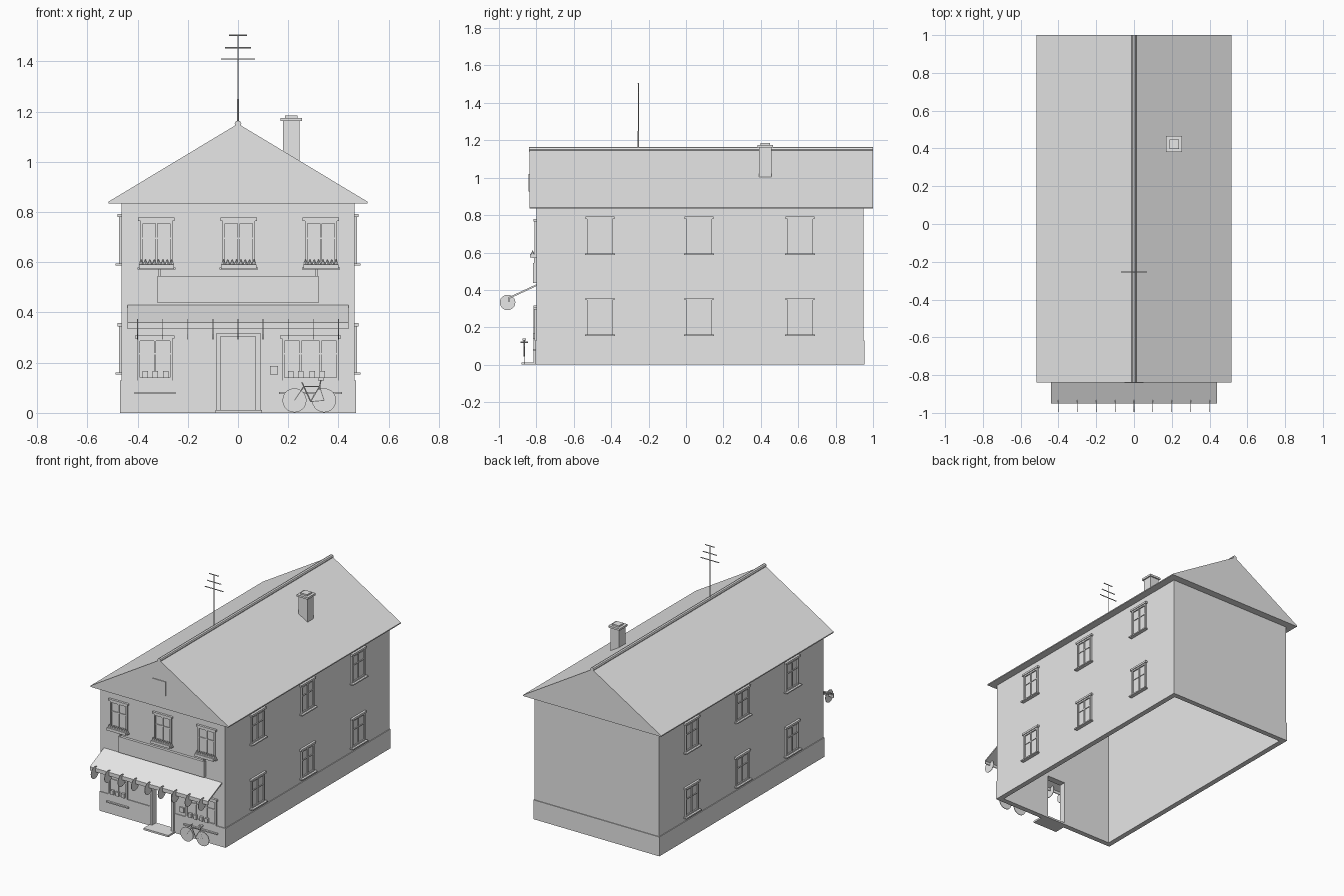
import bpy, bmesh, math
from mathutils import Vector

cube = bpy.data.objects.get("Cube")
if cube:
    bpy.data.objects.remove(cube, do_unlink=True)

GREY = 0.8
mat = bpy.data.materials.new("plain grey")
mat.use_nodes = True
mat.diffuse_color = (GREY, GREY, GREY, 1)
mat.node_tree.nodes["Principled BSDF"].inputs["Base Color"].default_value = (GREY, GREY, GREY, 1)


def finish(name, bm):
    bmesh.ops.recalc_face_normals(bm, faces=bm.faces)
    mesh = bpy.data.meshes.new(name)
    bm.to_mesh(mesh)
    bm.free()
    mesh.materials.append(mat)
    ob = bpy.data.objects.new(name, mesh)
    bpy.context.collection.objects.link(ob)
    return ob


def add_box(bm, lo, hi):
    vs = bmesh.ops.create_cube(bm, size=1)["verts"]
    lo, hi = Vector(lo), Vector(hi)
    for v in vs:
        v.co = (lo + hi) / 2 + Vector(a * b for a, b in zip(v.co, hi - lo))


def boxes(name, *pairs):
    bm = bmesh.new()
    for lo, hi in pairs:
        add_box(bm, lo, hi)
    return finish(name, bm)


def add_rod(bm, a, b, r, r2=None, sides=8):
    a, b = Vector(a), Vector(b)
    d = b - a
    vs = bmesh.ops.create_cone(bm, cap_ends=True, segments=sides, radius1=r,
                               radius2=r if r2 is None else r2, depth=d.length)["verts"]
    q = Vector((0, 0, 1)).rotation_difference(d)
    for v in vs:
        v.co = q @ v.co + (a + b) / 2


def extrude(name, pts, axis, start, end):
    # Sweep a closed profile along x or y
    bm = bmesh.new()
    place = (lambda p, s: (s, p[0], p[1])) if axis == "x" else (lambda p, s: (p[0], s, p[1]))
    face = bm.faces.new([bm.verts.new(place(p, start)) for p in pts])
    ext = bmesh.ops.extrude_face_region(bm, geom=[face])["geom"]
    move = Vector(place((0, 0), end - start))
    bmesh.ops.translate(bm, vec=move, verts=[g for g in ext if isinstance(g, bmesh.types.BMVert)])
    return finish(name, bm)


W, FRONT, BACK, EAVE, T = 0.465, -0.8, 0.95, 0.84, 0.03
DOOR, DOOR_TOP = 0.07, 0.305


def shell(name, out, z0, z1, door_top):
    # Open-bottomed ring of walls with a doorway in the front
    w, f, b = W + out, FRONT - out, BACK + out
    parts = [((-w, f, z0), (-W + T, b, z1)), ((W - T, f, z0), (w, b, z1)),
             ((-W + T, BACK - T, z0), (W - T, b, z1)),
             ((-W + T, f, z0), (-DOOR, FRONT + T, z1)), ((DOOR, f, z0), (W - T, FRONT + T, z1))]
    if door_top < z1:
        parts.append(((-DOOR, f, door_top), (DOOR, FRONT + T, z1)))
    boxes(name, *parts)


shell("plinth", 0.005, 0, 0.13, 0.2)
shell("walls", 0, 0.13, EAVE, DOOR_TOP)

# Roof
extrude("roof", [(-0.515, 0.835), (0.515, 0.835), (0.515, 0.842), (0, 1.152), (-0.515, 0.842)],
        "y", -0.838, 1.0)
bm = bmesh.new()
add_rod(bm, (0, -0.84, 1.152), (0, 1.0, 1.152), 0.013)
finish("ridge_cap", bm)
boxes("gable_vent", ((-0.05, -0.843, 0.925), (0.05, -0.835, 1.02)))

# Chimney
cx, cy = 0.212, 0.423
boxes("chimney", *[((cx - r, cy - r, z0), (cx + r, cy + r, z1)) for r, z0, z1 in
                   ((0.033, 1.0, 1.165), (0.042, 1.162, 1.175), (0.025, 1.17, 1.185))])

# Aerial
bm = bmesh.new()
add_rod(bm, (0, -0.255, 1.15), (0, -0.255, 1.25), 0.004)
add_rod(bm, (0, -0.255, 1.25), (0, -0.255, 1.505), 0.0025)
for z, h in ((1.41, 0.068), (1.455, 0.052), (1.505, 0.035)):
    add_rod(bm, (-h, -0.255, z), (h, -0.255, z), 0.003, sides=6)
finish("aerial", bm)


def window(name, wall, side, centre, half, z0, z1, mullions, sill_z, sill_out, rail):
    # u runs along the wall, d points away from it
    parts = []

    def piece(u0, u1, z_lo, z_hi, d):
        if wall == "front":
            parts.append(((centre + u0, FRONT - d, z_lo), (centre + u1, FRONT + 0.005, z_hi)))
        else:
            xs = sorted((side * (W - 0.005), side * (W + d)))
            parts.append(((xs[0], centre + u0, z_lo), (xs[1], centre + u1, z_hi)))

    b = 0.01
    piece(-half, half, z0, z1, 0.002)
    piece(-half, -half + b, z0, z1, 0.01)
    piece(half - b, half, z0, z1, 0.01)
    piece(-half + b, half - b, z0, z0 + b, 0.01)
    piece(-half + b, half - b, z1 - b, z1, 0.01)
    for m in mullions:
        piece(m - 0.004, m + 0.004, z0 + b, z1 - b, 0.008)
    piece(-half + b, half - b, rail - 0.003, rail + 0.003, 0.007)
    piece(-half - 0.009, half + 0.009, z1, z1 + 0.013, 0.015)
    piece(-half - 0.012, half + 0.012, sill_z - 0.004, sill_z + 0.004, sill_out)
    boxes(name, *parts)


# Side windows on two floors
for side, label in ((1, "left"), (-1, "right")):
    for base, floor in ((0.16, "lower"), (0.595, "upper")):
        for i, y in enumerate((-0.46, 0.07, 0.61)):
            window(f"{label}_{floor}_window_{i + 1}", "side", side, y, 0.068, base, base + 0.185,
                   [0], base - 0.003, 0.024, base + 0.115)

# Upper front windows with flower boxes
for i, x in enumerate((-0.325, 0.003, 0.33)):
    window(f"front_upper_window_{i + 1}", "front", 1, x, 0.064, 0.59, 0.765, [0], 0.576, 0.02, 0.695)
    boxes(f"flower_box_{i + 1}", ((x - 0.07, FRONT - 0.035, 0.573), (x + 0.07, FRONT, 0.592)))
    bm = bmesh.new()
    for k in range(8):
        u = x - 0.061 + k * 0.0174
        add_rod(bm, (u, FRONT - 0.02, 0.59), (u, FRONT - 0.02, 0.612), 0.01, 0.001, 6)
    finish(f"flowers_{i + 1}", bm)

# Shop windows with goods on display
window("shop_window_right", "front", 1, -0.331, 0.07, 0.13, 0.296, [0], 0.08, 0.018, 0.235)
window("shop_window_left", "front", 1, 0.289, 0.113, 0.13, 0.296, [-0.04, 0.04], 0.08, 0.018, 0.235)
boxes("shop_display", *[((x - 0.011, FRONT - 0.018, 0.138), (x + 0.011, FRONT, 0.166))
                        for x in (-0.37, -0.33, -0.288, 0.21, 0.25, 0.295, 0.335)])
boxes("wall_plaque", ((0.128, FRONT - 0.008, 0.152), (0.16, FRONT, 0.186)))

# Doorway
boxes("door_frame", ((-0.085, FRONT - 0.015, 0), (-DOOR, FRONT + 0.01, 0.318)),
      ((DOOR, FRONT - 0.015, 0), (0.09, FRONT + 0.01, 0.318)),
      ((-DOOR, FRONT - 0.015, DOOR_TOP), (DOOR, FRONT + 0.01, 0.318)))
boxes("door_step", ((-0.09, FRONT - 0.08, 0), (0.095, FRONT + T, 0.012)))

# Blank shop board on two hangers
boxes("shop_board", ((-0.32, FRONT - 0.018, 0.438), (0.32, FRONT, 0.545)),
      *[((x - 0.004, FRONT - 0.012, 0.54), (x + 0.004, FRONT, 0.572)) for x in (-0.312, 0.312)])

# Awning and the row of round tabs along its edge
extrude("awning", [(FRONT, 0.43), (-0.95, 0.36), (-0.95, 0.335), (-0.945, 0.335),
                   (-0.945, 0.353), (FRONT, 0.42)], "x", -0.44, 0.44)
bm = bmesh.new()
for i in range(9):
    x = -0.4 + i * 0.1
    add_rod(bm, (x - 0.0015, -0.954, 0.333), (x + 0.0015, -0.954, 0.333), 0.042, sides=14)
finish("awning_tabs", bm)

# Bicycle
by = -0.865
bm = bmesh.new()
for x in (0.225, 0.343):
    add_rod(bm, (x, by - 0.002, 0.05), (x, by + 0.002, 0.05), 0.048, sides=20)
finish("bicycle_wheels", bm)
bm = bmesh.new()
rear, hub, crank, head, seat = (0.343, 0.05), (0.225, 0.05), (0.29, 0.045), (0.262, 0.105), (0.325, 0.105)
for a, b in ((hub, head), (head, seat), (head, crank), (crank, seat), (seat, rear),
             (crank, rear), (head, (0.256, 0.12)), (seat, (0.33, 0.13))):
    add_rod(bm, (a[0], by, a[1]), (b[0], by, b[1]), 0.003, sides=6)
add_rod(bm, (0.254, by - 0.02, 0.12), (0.254, by + 0.02, 0.12), 0.003, sides=6)
add_box(bm, (0.318, by - 0.01, 0.13), (0.343, by + 0.01, 0.14))
finish("bicycle_frame", bm)
